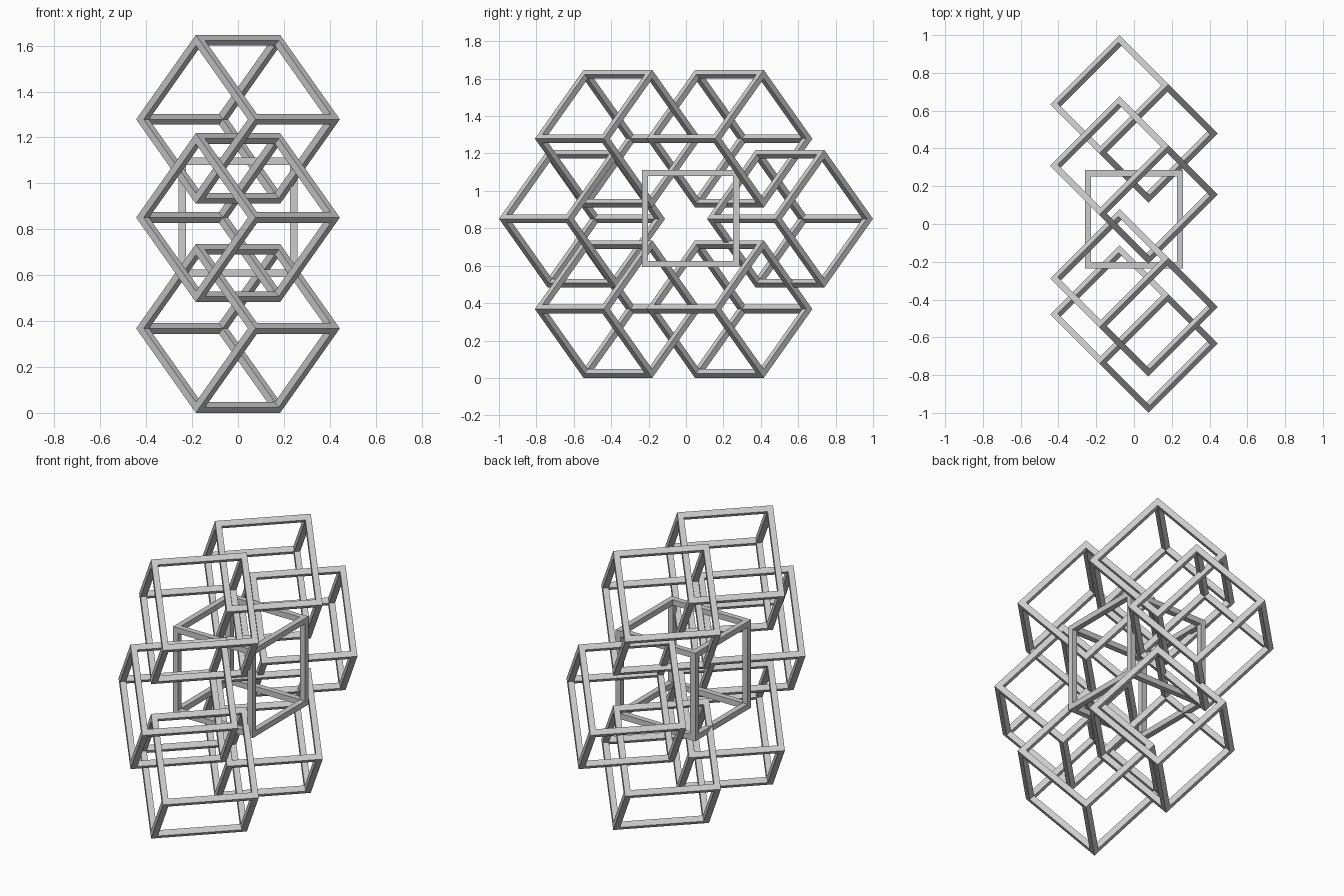
import bpy, bmesh
from math import radians
from itertools import product

if "Cube" in bpy.data.objects:
    bpy.data.objects.remove(bpy.data.objects["Cube"])

SIZE, BAR = 0.52, 0.033


def frame_mesh():
    # Open cube frame: a 3x3x3 cell block keeping only the corner and edge cells
    h = SIZE / 2
    cuts = (-h, -h + BAR, h - BAR, h)

    def solid(cell):
        return all(0 <= i <= 2 for i in cell) and sum(i != 1 for i in cell) >= 2

    bm = bmesh.new()
    verts = {}

    def vert(key):
        if key not in verts:
            verts[key] = bm.verts.new([cuts[k] for k in key])
        return verts[key]

    for cell in product(range(3), repeat=3):
        if not solid(cell):
            continue
        for axis, side in product(range(3), (0, 1)):
            neighbour = list(cell)
            neighbour[axis] += 1 if side else -1
            if solid(neighbour):
                continue
            u, v = (axis + 1) % 3, (axis + 2) % 3
            corners = []
            for du, dv in ((0, 0), (1, 0), (1, 1), (0, 1)):
                key = list(cell)
                key[axis] += side
                key[u] += du
                key[v] += dv
                corners.append(vert(tuple(key)))
            bm.faces.new(corners if side else corners[::-1])
    # Merge the cell faces into clean flat faces
    bmesh.ops.dissolve_limit(bm, angle_limit=radians(1), verts=bm.verts[:], edges=bm.edges[:])
    bmesh.ops.triangulate(bm, faces=[f for f in bm.faces if len(f.verts) > 4])
    mesh = bpy.data.meshes.new("cube_frame")
    bm.to_mesh(mesh)
    bm.free()
    return mesh


mesh = frame_mesh()


def add_frame(name, y, z, tilt):
    ob = bpy.data.objects.new(name, mesh)
    ob.location = (0, y, z)
    ob.rotation_euler = (radians(tilt), 0, radians(tilt))
    bpy.context.collection.objects.link(ob)


# Upright frame in the middle
add_frame("center_frame", 0.025, 0.852, 0)

# Ring of six tilted frames around it
for name, y, z in (
    ("upper_front_frame", -0.364, 1.279),
    ("upper_back_frame", 0.232, 1.279),
    ("middle_front_frame", -0.556, 0.851),
    ("middle_back_frame", 0.556, 0.851),
    ("lower_front_frame", -0.364, 0.368),
    ("lower_back_frame", 0.232, 0.368),
):
    add_frame(name, y, z, 45)
